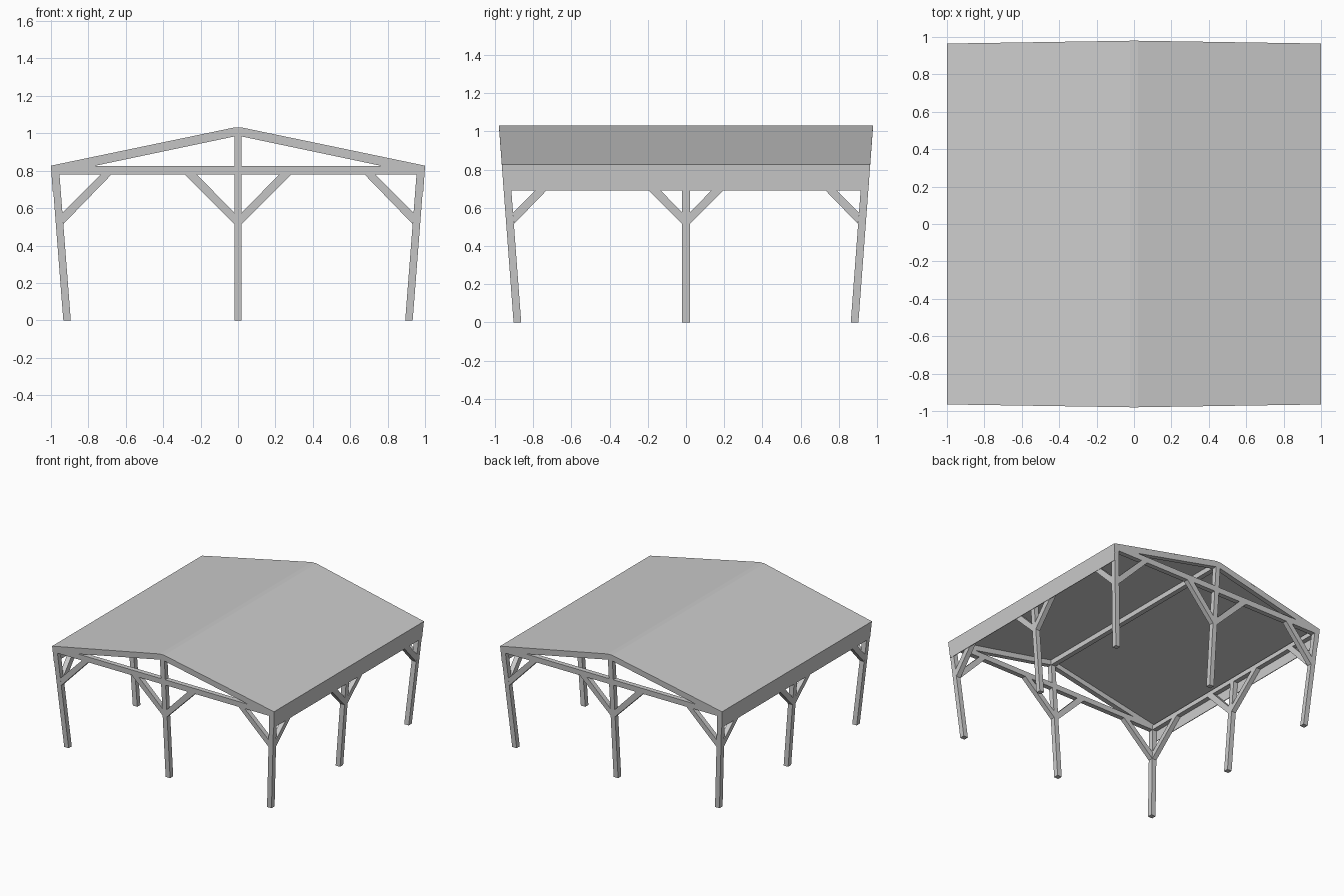
import bpy, bmesh
from mathutils import Vector

if "Cube" in bpy.data.objects:
    bpy.data.objects.remove(bpy.data.objects["Cube"])

T = 0.04                                    # timber thickness
def side(z): return 0.934 + 0.0776 * z      # leaning outer plane of the eave walls
def gable(z): return 0.903 + 0.0747 * z     # leaning outer plane of the gable walls

def make(name, verts, faces):
    mesh = bpy.data.meshes.new(name)
    mesh.from_pydata(verts, [], faces)
    bm = bmesh.new()
    bm.from_mesh(mesh)
    bmesh.ops.recalc_face_normals(bm, faces=bm.faces)
    bm.to_mesh(mesh)
    bm.free()
    ob = bpy.data.objects.new(name, mesh)
    bpy.context.collection.objects.link(ob)
    return ob

def timber(name, wall, sign, profile):
    """Extrude a (u, z) outline inward from a leaning wall plane."""
    plane = gable if wall == "gable" else side
    verts = []
    for depth in (0, T):
        for u, z in profile:
            n = sign * (plane(z) - depth)
            verts.append((u, n, z) if wall == "gable" else (n, u, z))
    k = len(profile)
    faces = [tuple(range(k)), tuple(range(k, 2 * k))]
    faces += [(i, (i + 1) % k, k + (i + 1) % k, k + i) for i in range(k)]
    return make(name, verts, faces)

def mirror(profile, m):
    return [(u * m, z) for u, z in profile]

h = T / 2
center_brace = [(h, 0.515), (0.285, 0.78), (0.22, 0.78), (h, 0.575)]

for wall, edge in (("gable", side), ("side", gable)):
    for s in (-1, 1):
        # Middle post and its pair of braces
        timber(wall + "_middle_post", wall, s, [(-h, 0), (h, 0), (h, 0.78), (-h, 0.78)])
        a, b = edge(0.51) - T, edge(0.575) - T
        corner_brace = [(a, 0.515), (a - 0.257, 0.78), (a - 0.315, 0.78), (b - 0.0, 0.575)]
        corner_brace[2] = (b - 0.205, 0.78)
        for m in (-1, 1):
            timber(wall + "_middle_brace", wall, s, mirror(center_brace, m))
            timber(wall + "_corner_brace", wall, s, mirror(corner_brace, m))

for s in (-1, 1):
    # Corner posts, leaning both ways
    for m in (-1, 1):
        timber("corner_post", "gable", s, mirror(
            [(side(0), 0), (side(0.78), 0.78), (side(0.78) - T, 0.78), (side(0) - T, 0)], m))
        # Rafters
        timber("rafter", "gable", s, mirror(
            [(side(0.825), 0.825), (h, 1.028), (0, 1.028), (0, 0.985), (h, 0.983), (0.77, 0.825)], m))
    # Tie beam and king post of the truss
    timber("tie_beam", "gable", s, [(-side(0.78), 0.78), (side(0.78), 0.78),
                                    (side(0.825), 0.825), (-side(0.825), 0.825)])
    timber("king_post", "gable", s, [(-h, 0.825), (h, 0.825), (h, 0.985), (-h, 0.985)])
    # Eave beam between the trusses
    g0, g1 = gable(0.78) - T, gable(0.82) - T
    timber("eave_beam", "side", s, [(-g0, 0.78), (g0, 0.78), (g1, 0.82), (-g1, 0.82)])

# Ridge beam
r0, r1 = gable(0.985) - T, gable(1.027) - T
make("ridge_beam",
     [(x, m * r, z) for x in (-h, h) for m, r, z in
      ((-1, r0, 0.985), (1, r0, 0.985), (1, r1, 1.027), (-1, r1, 1.027))],
     [(0, 1, 2, 3), (4, 5, 6, 7)] + [(i, (i + 1) % 4, 4 + (i + 1) % 4, 4 + i) for i in range(4)])

# Roof sheet with hanging eave boards, as a thin folded strip
fold = [(-side(0.69), 0.69), (-side(0.825), 0.825), (-h, 1.028), (h, 1.028),
        (side(0.825), 0.825), (side(0.69), 0.69)]
verts = [(x, s * gable(z), z) for s in (-1, 1) for x, z in fold]
# faces wound so that normals point outward
roof = make("roof_sheet", verts, [(i, i + 1, i + 7, i + 6) for i in range(5)])
up = roof.data.polygons[2].normal.z
if up < 0:
    roof.data.flip_normals()
mod = roof.modifiers.new("thickness", "SOLIDIFY")
mod.thickness = 0.005
mod.offset = 0.2
